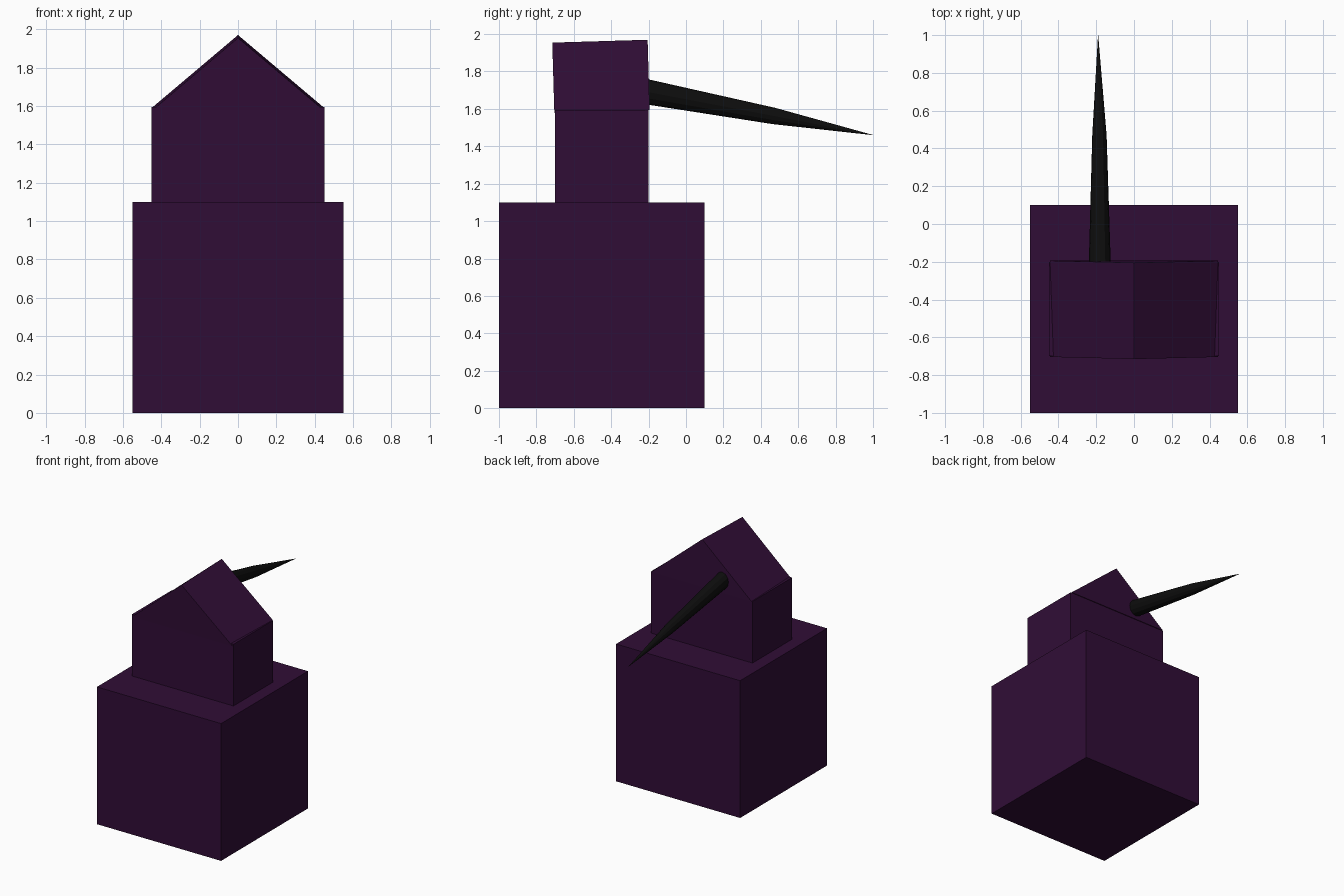
import bpy, math
from mathutils import Matrix, Vector

if "Cube" in bpy.data.objects:
    bpy.data.objects.remove(bpy.data.objects["Cube"])


def material(name, color):
    m = bpy.data.materials.new(name)
    m.diffuse_color = (*color, 1)
    m.use_nodes = True
    m.node_tree.nodes["Principled BSDF"].inputs["Base Color"].default_value = m.diffuse_color
    return m


PURPLE = material("dark_purple", (0.03, 0.004, 0.037))
BLACK = material("near_black", (0.004, 0.004, 0.004))


def loft(name, rings, mat):
    """Join equal-sized rings of points with quads and cap both ends."""
    n = len(rings[0])
    verts = [p for r in rings for p in r]
    faces = [tuple(range(n))[::-1], tuple(range(len(verts) - n, len(verts)))]
    for k in range(len(rings) - 1):
        for i in range(n):
            j = (i + 1) % n
            faces.append((k * n + i, k * n + j, (k + 1) * n + j, (k + 1) * n + i))
    mesh = bpy.data.meshes.new(name)
    mesh.from_pydata(verts, [], faces)
    mesh.materials.append(mat)
    ob = bpy.data.objects.new(name, mesh)
    bpy.context.collection.objects.link(ob)
    return ob


def box(name, half_x, y0, y1, z0, z1):
    base = [(-half_x, y0), (half_x, y0), (half_x, y1), (-half_x, y1)]
    return loft(name, [[(x, y, z) for x, y in base] for z in (z0, z1)], PURPLE)


# stacked blocks
box("lower_block", 0.55, -1.0, 0.1, 0, 1.1)
box("upper_block", 0.45, -0.7, -0.2, 1.1, 1.594)

# gabled roof, tipped slightly forward
profile = [(-0.445, 0), (0.445, 0), (0, 0.376)]
roof = loft("roof", [[(x, y, z) for x, z in profile] for y in (-0.255, 0.255)], PURPLE)
roof.data.transform(Matrix.Translation((0, -0.449, 1.586)) @ Matrix.Rotation(math.radians(1.7), 4, 'X'))

# tapering oval spike out of the back, drooping slightly
SIDES = 12
path = [((-0.181, -0.24, 1.697), 0.059, 0.068),
        ((-0.183, 0.47, 1.562), 0.038, 0.044),
        ((-0.19, 1.0, 1.46), 0.0005, 0.0005)]
up = Vector((0, 0.187, 0.982))
rings = []
for centre, rx, rz in path:
    angles = [math.tau * i / SIDES for i in range(SIDES)]
    rings.append([Vector(centre) + Vector((-rx * math.cos(a), 0, 0)) + up * rz * math.sin(a)
                  for a in angles])
spike = loft("spike", rings, BLACK)
for ob in (spike, roof):
    ob.data.validate()
# consistent outward normals
import bmesh
for ob in bpy.context.collection.objects:
    bm = bmesh.new()
    bm.from_mesh(ob.data)
    bmesh.ops.recalc_face_normals(bm, faces=bm.faces)
    bm.to_mesh(ob.data)
    bm.free()
